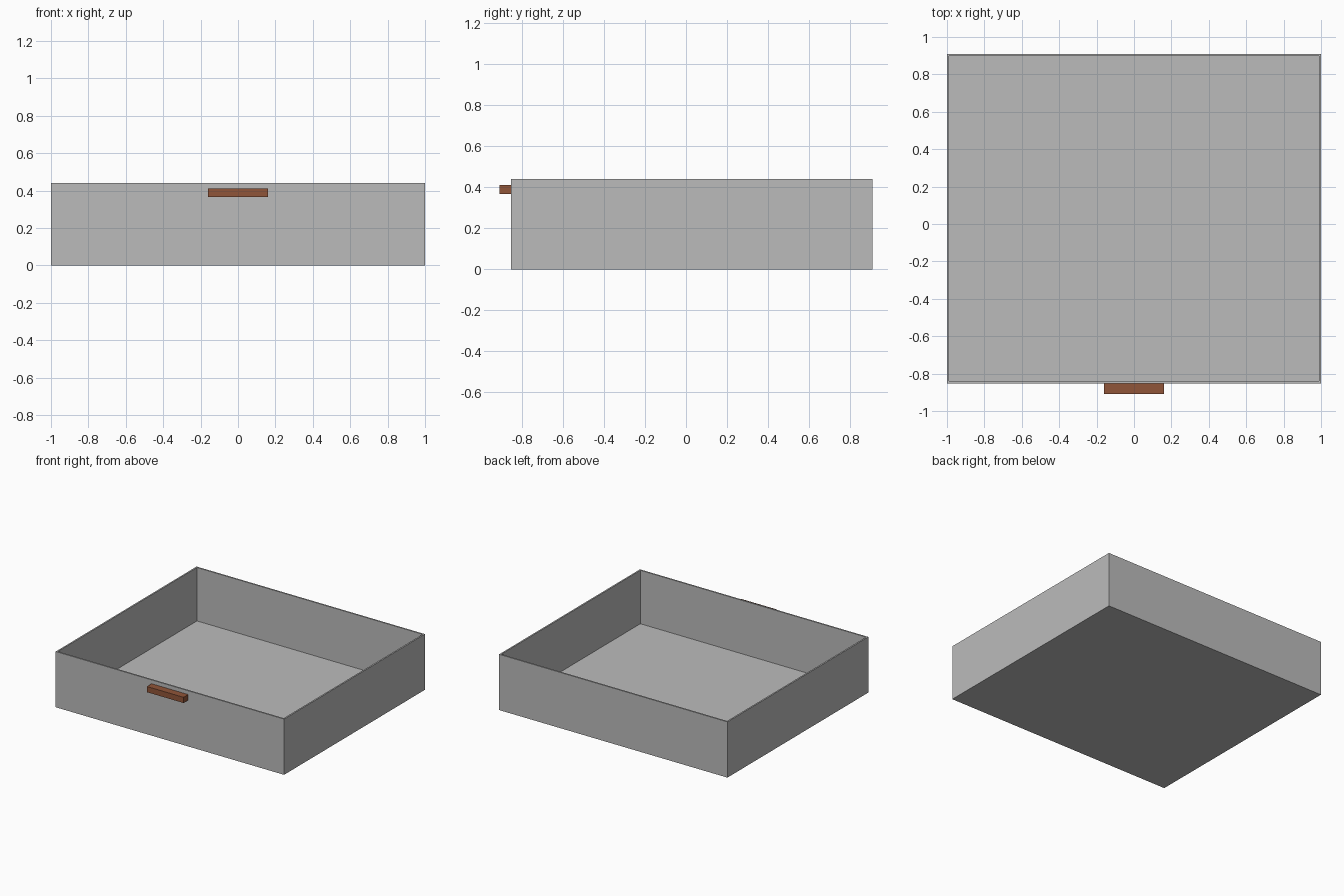
import bpy

cube = bpy.data.objects.get("Cube")
if cube:
    bpy.data.objects.remove(cube, do_unlink=True)


def material(name, rgb):
    mat = bpy.data.materials.new(name)
    mat.use_nodes = True
    mat.diffuse_color = (*rgb, 1)
    mat.node_tree.nodes["Principled BSDF"].inputs["Base Color"].default_value = (*rgb, 1)
    return mat


def box(name, low, high, mat):
    """Box spanning two opposite corners."""
    centre = [(a + b) / 2 for a, b in zip(low, high)]
    bpy.ops.mesh.primitive_cube_add(size=1, location=centre)
    obj = bpy.context.object
    obj.name = name
    obj.scale = [b - a for a, b in zip(low, high)]
    bpy.ops.object.transform_apply(location=False, rotation=False, scale=True)
    obj.data.materials.append(mat)
    return obj


grey = material("grey panel", (0.5, 0.5, 0.5))
brown = material("brown wood", (0.28, 0.09, 0.04))

# Outer limits of the tray
front, back, top = -0.852, 0.91, 0.441
floor, wall = 0.018, 0.012

# Bottom panel
box("bottom_panel", (-1, front, 0), (1, back, floor), grey)

# Side panels run the full depth
for name, side in (("left_panel", 1), ("right_panel", -1)):
    x = sorted((side, side * (1 - wall)))
    box(name, (x[0], front, floor), (x[1], back, top), grey)

# Front and back panels fit between the sides
for name, y in (("front_panel", front), ("back_panel", back - wall)):
    box(name, (wall - 1, y, floor), (1 - wall, y + wall, top), grey)

# Pull handle on the front
box("handle", (-0.16, -0.91, 0.366), (0.16, front, 0.411), brown)
